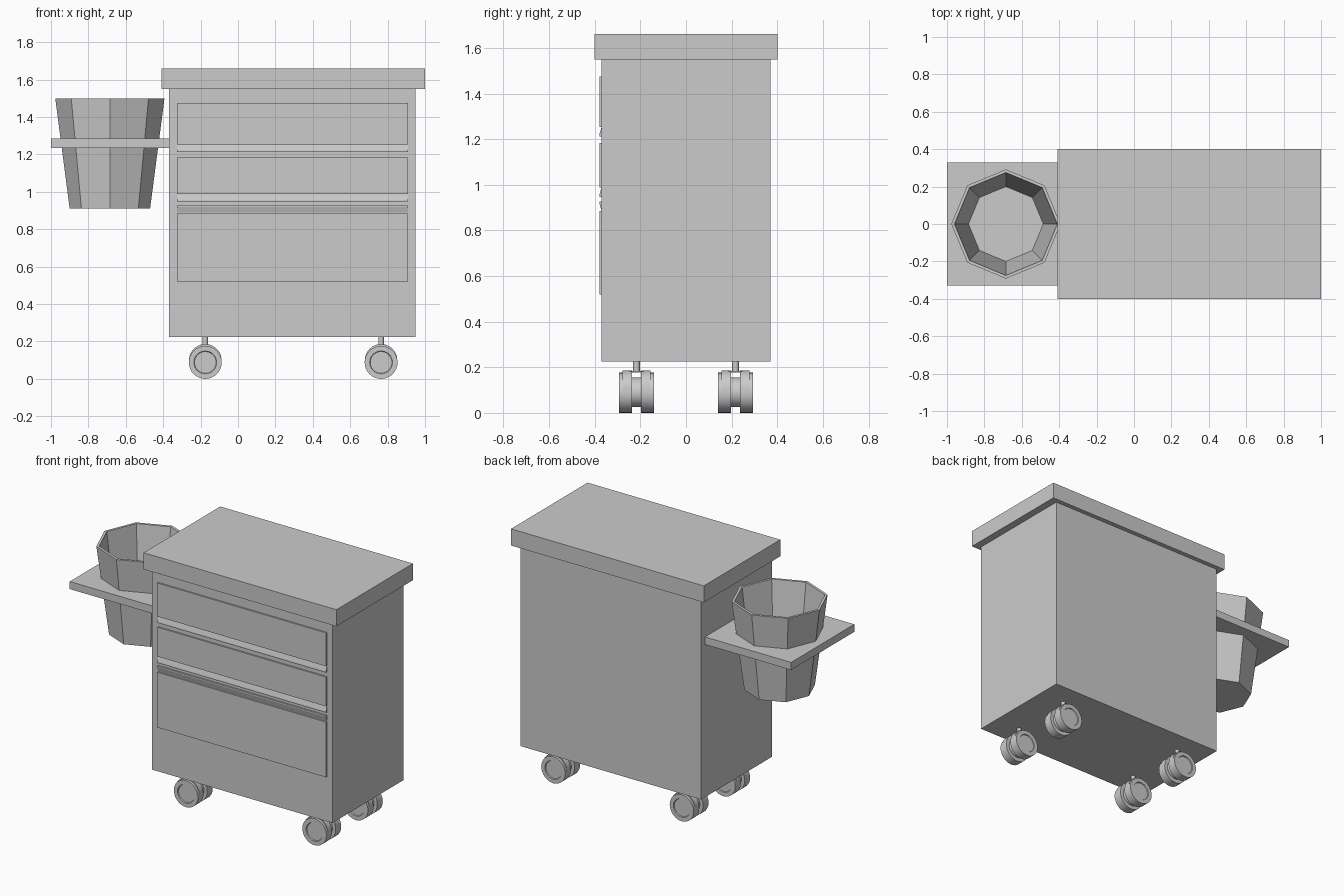
import bpy, bmesh, math
from mathutils import Matrix

if "Cube" in bpy.data.objects:
    bpy.data.objects.remove(bpy.data.objects["Cube"], do_unlink=True)

grey = bpy.data.materials.new("light grey")
grey.use_nodes = True
colour = (0.6, 0.6, 0.6, 1)
grey.diffuse_color = colour
grey.node_tree.nodes["Principled BSDF"].inputs["Base Color"].default_value = colour


def finish(name, bm, smooth=False):
    bmesh.ops.recalc_face_normals(bm, faces=bm.faces)
    mesh = bpy.data.meshes.new(name)
    bm.to_mesh(mesh)
    bm.free()
    mesh.materials.append(grey)
    obj = bpy.data.objects.new(name, mesh)
    bpy.context.collection.objects.link(obj)
    if smooth:
        bpy.ops.object.select_all(action='DESELECT')
        obj.select_set(True)
        bpy.context.view_layer.objects.active = obj
        bpy.ops.object.shade_smooth_by_angle(angle=math.radians(35))
    return obj


def box(name, x0, x1, y0, y1, z0, z1):
    bm = bmesh.new()
    bmesh.ops.create_cube(bm, size=1)
    for v in bm.verts:
        v.co.x = x1 if v.co.x > 0 else x0
        v.co.y = y1 if v.co.y > 0 else y0
        v.co.z = z1 if v.co.z > 0 else z0
    return finish(name, bm)


def extrude_profile(name, points, x0, x1):
    """Sweep a (y, z) outline along x."""
    bm = bmesh.new()
    face = bm.faces.new([bm.verts.new((x0, y, z)) for y, z in points])
    new = bmesh.ops.extrude_face_region(bm, geom=[face])["geom"]
    verts = [g for g in new if isinstance(g, bmesh.types.BMVert)]
    bmesh.ops.translate(bm, verts=verts, vec=(x1 - x0, 0, 0))
    return finish(name, bm)


def disc(name, x, y, z, radius, width, recess=False):
    """Cylinder with its axis along y, optionally with recessed ends."""
    bm = bmesh.new()
    bmesh.ops.create_cone(bm, cap_ends=True, segments=32, radius1=radius,
                          radius2=radius, depth=width)
    if recess:
        caps = [f for f in bm.faces if len(f.verts) > 4]
        bmesh.ops.inset_individual(bm, faces=caps, thickness=0.027)
        bmesh.ops.inset_individual(bm, faces=caps, thickness=0.003, depth=-0.006)
    bm.transform(Matrix.Translation((x, y, z)) @ Matrix.Rotation(math.pi / 2, 4, 'X'))
    return finish(name, bm, smooth=True)


# Cabinet and worktop
box("cabinet_body", -0.37, 0.95, -0.37, 0.37, 0.225, 1.55)
box("worktop", -0.41, 1.0, -0.4, 0.4, 1.55, 1.66)


# Drawer fronts with a bevelled finger groove at one end
def drawer(name, far, near, side):
    out, groove, back = -0.38, -0.371, -0.36
    extrude_profile(name, [(back, far), (out, far), (out, near), (groove, near),
                           (groove, near + side * 0.004),
                           (out, near + side * 0.034),
                           (out, near + side * 0.042),
                           (back, near + side * 0.042)], -0.325, 0.91)


drawer("top_drawer", 1.475, 1.254, -1)
drawer("middle_drawer", 1.183, 0.989, -1)
drawer("bottom_drawer", 0.52, 0.885, 1)

# Octagonal waste bin, open at the top
BIN_X = -0.685


def octagon(bm, radius, z):
    return [bm.verts.new((BIN_X + radius * math.cos(i * math.pi / 4),
                          radius * math.sin(i * math.pi / 4), z)) for i in range(8)]


def bridge(bm, a, b):
    for i in range(8):
        j = (i + 1) % 8
        bm.faces.new((a[i], a[j], b[j], b[i]))


bm = bmesh.new()
rings = [octagon(bm, r, z) for r, z in
         ((0.215, 0.91), (0.292, 1.5), (0.275, 1.5), (0.2, 0.925))]
for a, b in zip(rings, rings[1:]):
    bridge(bm, a, b)
bm.faces.new(rings[0])
bm.faces.new(rings[-1])
finish("waste_bin", bm)

# Shelf holding the bin, with an octagonal opening
shelf = box("bin_shelf", -1.0, -0.37, -0.33, 0.33, 1.235, 1.285)
bm = bmesh.new()
low, high = octagon(bm, 0.26, 1.1), octagon(bm, 0.26, 1.4)
bridge(bm, low, high)
bm.faces.new(low)
bm.faces.new(high)
cutter = finish("shelf_hole_cutter", bm)
cutter.hide_render = True
cutter.hide_viewport = True
cut = shelf.modifiers.new("bin_opening", 'BOOLEAN')
cut.operation = 'DIFFERENCE'
cut.solver = 'EXACT'
cut.object = cutter

# Twin-wheel casters
for x, x_name in ((-0.175, "right"), (0.765, "left")):
    for y, y_name in ((-0.217, "front"), (0.217, "back")):
        tag = y_name + "_" + x_name
        for s, side in ((-1, "fore"), (1, "aft")):
            wy = y + s * 0.0485
            disc(f"{tag}_{side}_wheel", x, wy, 0.088, 0.088, 0.058, recess=True)
            disc(f"{tag}_{side}_fender", x, wy - s * 0.008, 0.099, 0.087, 0.04)
        disc(tag + "_axle_hub", x, y, 0.09, 0.065, 0.044)
        box(tag + "_bridge", x - 0.025, x + 0.025, y - 0.03, y + 0.03, 0.178, 0.184)
        bm = bmesh.new()
        bmesh.ops.create_cone(bm, cap_ends=True, segments=16, radius1=0.015,
                              radius2=0.015, depth=0.05)
        bmesh.ops.translate(bm, verts=bm.verts, vec=(x, y, 0.205))
        finish(tag + "_stem", bm, smooth=True)
